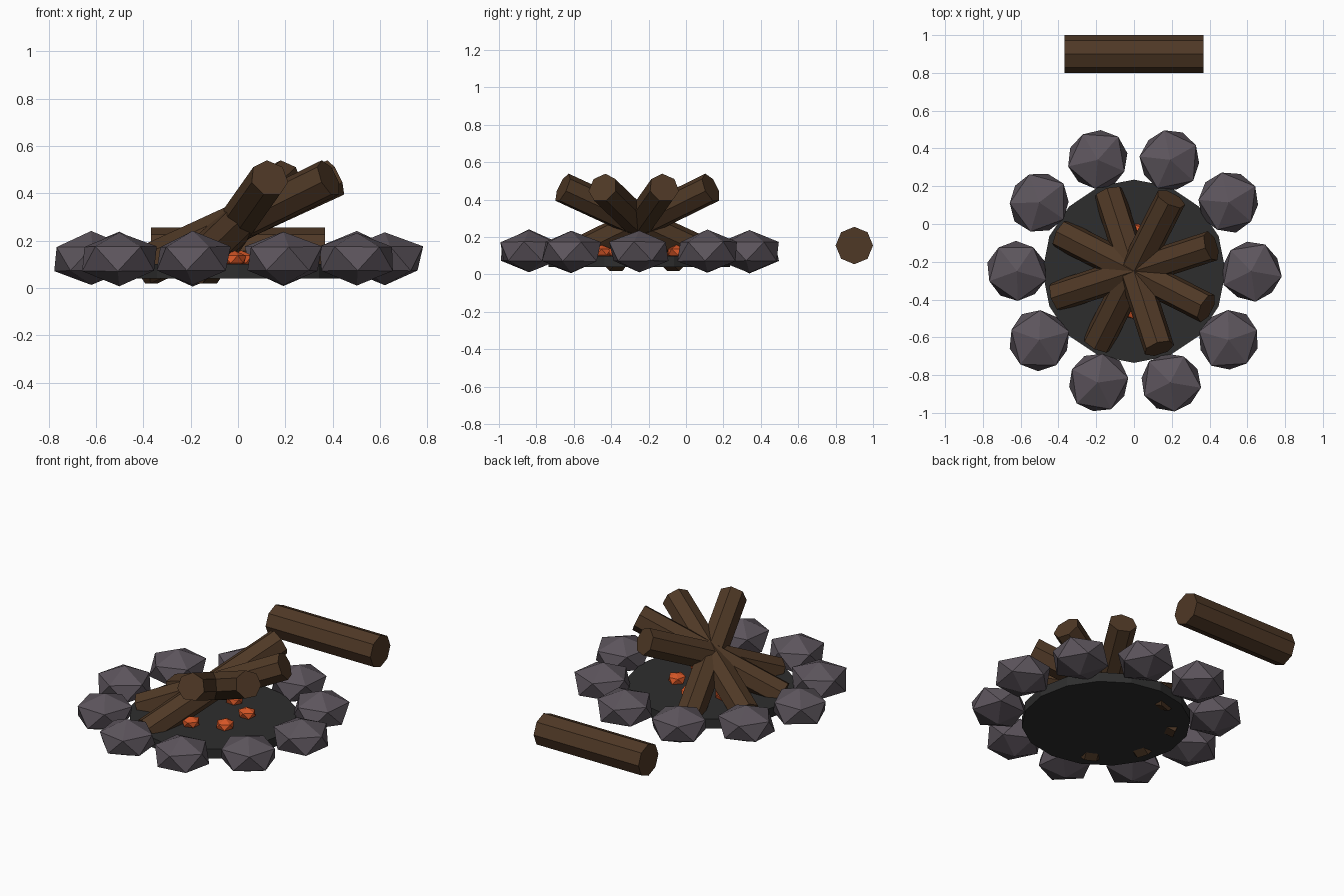
import bpy, bmesh, math, random
from mathutils import Matrix, Vector

if "Cube" in bpy.data.objects:
    bpy.data.objects.remove(bpy.data.objects["Cube"])

random.seed(4)
CY = -0.25  # centre of the fire along y


def material(name, rgb):
    m = bpy.data.materials.new(name)
    m.diffuse_color = (*rgb, 1)
    m.use_nodes = True
    m.node_tree.nodes["Principled BSDF"].inputs["Base Color"].default_value = m.diffuse_color
    return m


STONE = material("grey stone", (0.108, 0.09, 0.108))
WOOD = material("brown wood", (0.078, 0.040, 0.019))
ASH = material("dark ash", (0.027, 0.027, 0.027))
EMBER = material("orange ember", (0.68, 0.095, 0.020))


def finish(bm, name, mat):
    bmesh.ops.recalc_face_normals(bm, faces=bm.faces)
    me = bpy.data.meshes.new(name)
    bm.to_mesh(me)
    bm.free()
    me.materials.append(mat)
    ob = bpy.data.objects.new(name, me)
    bpy.context.collection.objects.link(ob)
    return ob


def cylinder(name, mat, a, b, r, sides):
    """Prism from a to b with one corner line on its upper side."""
    a, b = Vector(a), Vector(b)
    axis = (b - a).normalized()
    ref = Vector((0, 0, 1)) if abs(axis.z) < 0.9 else Vector((0, 1, 0))
    side = axis.cross(ref).normalized()
    up = side.cross(axis)
    bm = bmesh.new()
    rings = []
    for p in (a, b):
        ring = []
        for i in range(sides):
            t = math.tau * i / sides
            ring.append(bm.verts.new(p + r * (up * math.cos(t) + side * math.sin(t))))
        rings.append(ring)
        bm.faces.new(ring)
    for i in range(sides):
        j = (i + 1) % sides
        bm.faces.new((rings[0][i], rings[0][j], rings[1][j], rings[1][i]))
    return finish(bm, name, mat)


def rock(name, mat, loc, r, flat, jitter):
    """Flattened 20-sided lump with slightly uneven corners."""
    bm = bmesh.new()
    bmesh.ops.create_icosphere(bm, subdivisions=1, radius=r)
    for v in bm.verts:
        v.co *= 1 + random.uniform(-jitter, jitter)
    turn = Matrix.Rotation(random.uniform(0, math.tau), 4, 'Z')
    bm.transform(Matrix.Translation(loc) @ Matrix.Diagonal((1, 1, flat, 1)) @ turn)
    return finish(bm, name, mat)


# ash bed
cylinder("ash_bed", ASH, (0, CY, 0.04), (0, CY, 0.10), 0.485, 16)

# ring of stones
for i in range(10):
    t = math.tau * i / 10
    rock(f"stone_{i + 1}", STONE,
         (0.62 * math.cos(t), CY + 0.62 * math.sin(t), 0.123), 0.178, 0.64, 0.04)

# glowing embers
for i in range(6):
    t = math.radians(266 + 60 * i)
    rock(f"ember_{i + 1}", EMBER,
         (0.2 * math.cos(t), CY + 0.2 * math.sin(t), 0.12), 0.056, 0.65, 0.08)

# crossed leaning logs, all rising towards +x
for i, deg in enumerate((63, 18, -27, -72)):
    c, s = math.cos(math.radians(deg)), math.sin(math.radians(deg))
    R = 0.43
    cylinder(f"fire_log_{i + 1}", WOOD,
             (-R * c, CY - R * s, 0.087), (R * c, CY + R * s, 0.463), 0.083, 7)

# seat log behind the fire
cylinder("seat_log", WOOD, (-0.367, 0.9, 0.155), (0.367, 0.9, 0.155), 0.1, 8)
